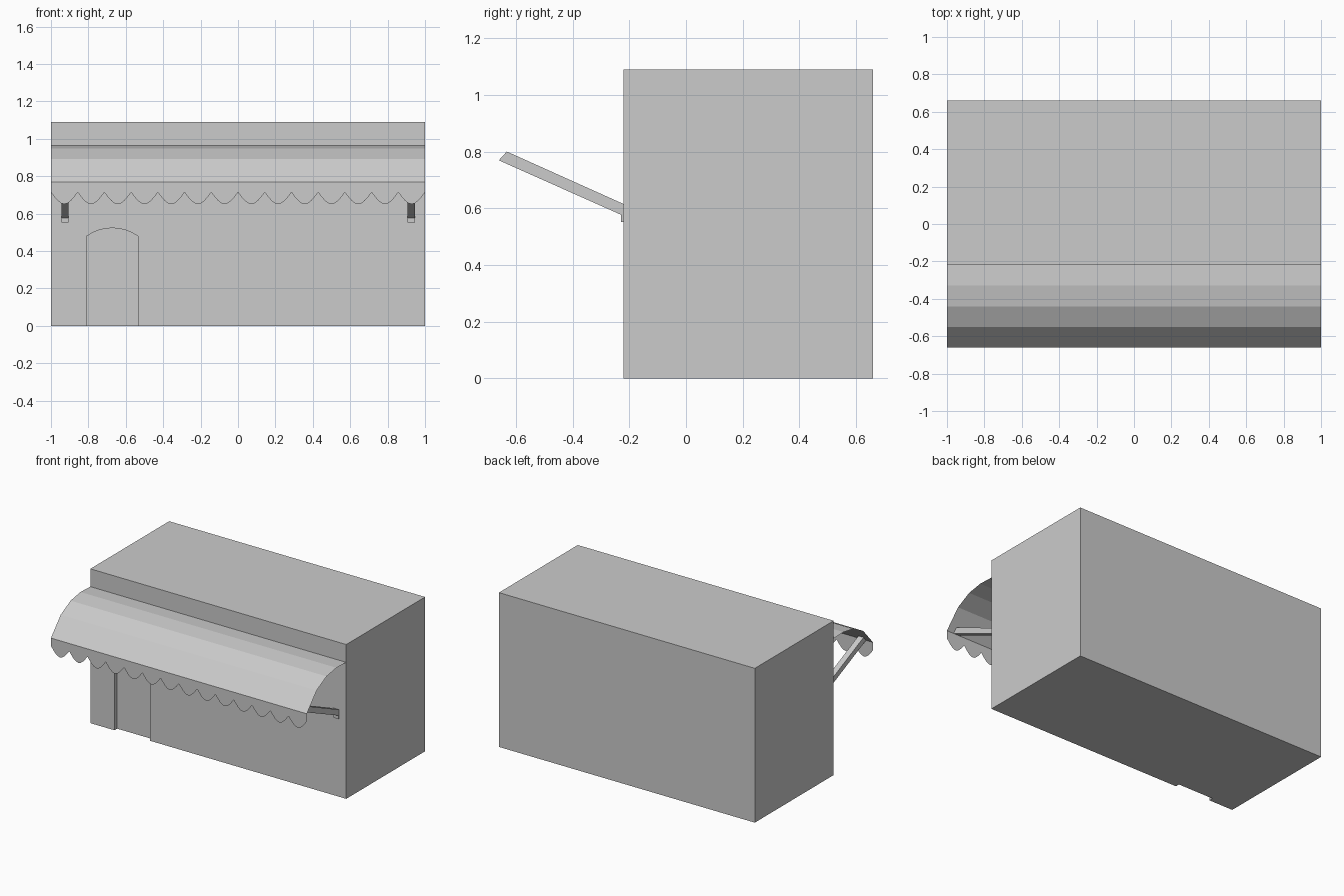
import bpy, math

if "Cube" in bpy.data.objects:
    bpy.data.objects.remove(bpy.data.objects["Cube"])


def mesh_object(name, verts, faces):
    me = bpy.data.meshes.new(name)
    me.from_pydata(verts, [], faces)
    me.update()
    ob = bpy.data.objects.new(name, me)
    bpy.context.collection.objects.link(ob)
    return ob


def prism(name, outline, a, b, place):
    """Closed prism: 2D outline swept from a to b; place(u, v, w) gives xyz."""
    n = len(outline)
    verts = [place(u, v, w) for w in (a, b) for u, v in outline]
    faces = [tuple(range(n))[::-1], tuple(range(n, 2 * n))]
    faces += [(i, (i + 1) % n, n + (i + 1) % n, n + i) for i in range(n)]
    return mesh_object(name, verts, faces)


def along_x(u, v, w):      # outline in the y-z plane
    return (w, u, v)


def along_y(u, v, w):      # outline in the x-z plane (mirrored sweep keeps normals out)
    return (u, -w, v)


WALL, BACK, FRONT = -0.22, 0.66, -0.66

# shop block
shop = prism("shop_block", [(WALL, 0), (BACK, 0), (BACK, 1.09), (WALL, 1.09)], -1, 1, along_x)

# shallow arched doorway cut into the front
cx, hw, spring, rise = -0.672, 0.139, 0.478, 0.045
r = (hw * hw + rise * rise) / (2 * rise)
half = math.asin(hw / r)
arch = [(cx + r * math.sin(half * (1 - i / 4)),
         spring + rise - r + r * math.cos(half * (1 - i / 4))) for i in range(9)]
door = [(cx - hw, -0.1), (cx + hw, -0.1)] + arch
cutter = prism("door_cutter", door, 0.19, 0.3, along_y)
cutter.hide_render = True
cut = shop.modifiers.new("doorway", 'BOOLEAN')
cut.operation, cut.solver, cut.object = 'DIFFERENCE', 'EXACT', cutter
bpy.context.view_layer.objects.active = shop
bpy.ops.object.modifier_apply(modifier=cut.name)
bpy.data.objects.remove(cutter)

# curved awning sheet
curve = [(WALL, 0.964), (-0.33, 0.968), (-0.44, 0.949), (-0.55, 0.892), (FRONT, 0.769)]
verts = [(x, y, z) for y, z in curve for x in (-1, 1)]
mesh_object("awning_canopy", verts,
            [(2 * i, 2 * i + 2, 2 * i + 3, 2 * i + 1) for i in range(len(curve) - 1)])

# scalloped valance hanging from the front edge
COUNT, SEG = 14, 8
n = COUNT * SEG
verts = []
for i in range(n + 1):
    x = -1 + 2 * i / n
    drop = abs(math.sin(math.pi * i / SEG))
    verts += [(x, FRONT, 0.769), (x, FRONT, 0.714 - 0.063 * drop)]
mesh_object("awning_valance", verts,
            [(2 * i, 2 * i + 1, 2 * i + 3, 2 * i + 2) for i in range(n)])

# support arms with wall plates, one pair per side
arm = [(FRONT, 0.769), (WALL, 0.573), (WALL, 0.615), (-0.632, 0.8)]
plate = [(-0.229, 0.552), (WALL, 0.552), (WALL, 0.615), (-0.229, 0.615)]
for side, x in (("left", -0.925), ("right", 0.925)):
    prism("awning_arm_" + side, arm, x - 0.02, x + 0.02, along_x)
    prism("wall_plate_" + side, plate, x - 0.02, x + 0.02, along_x)
